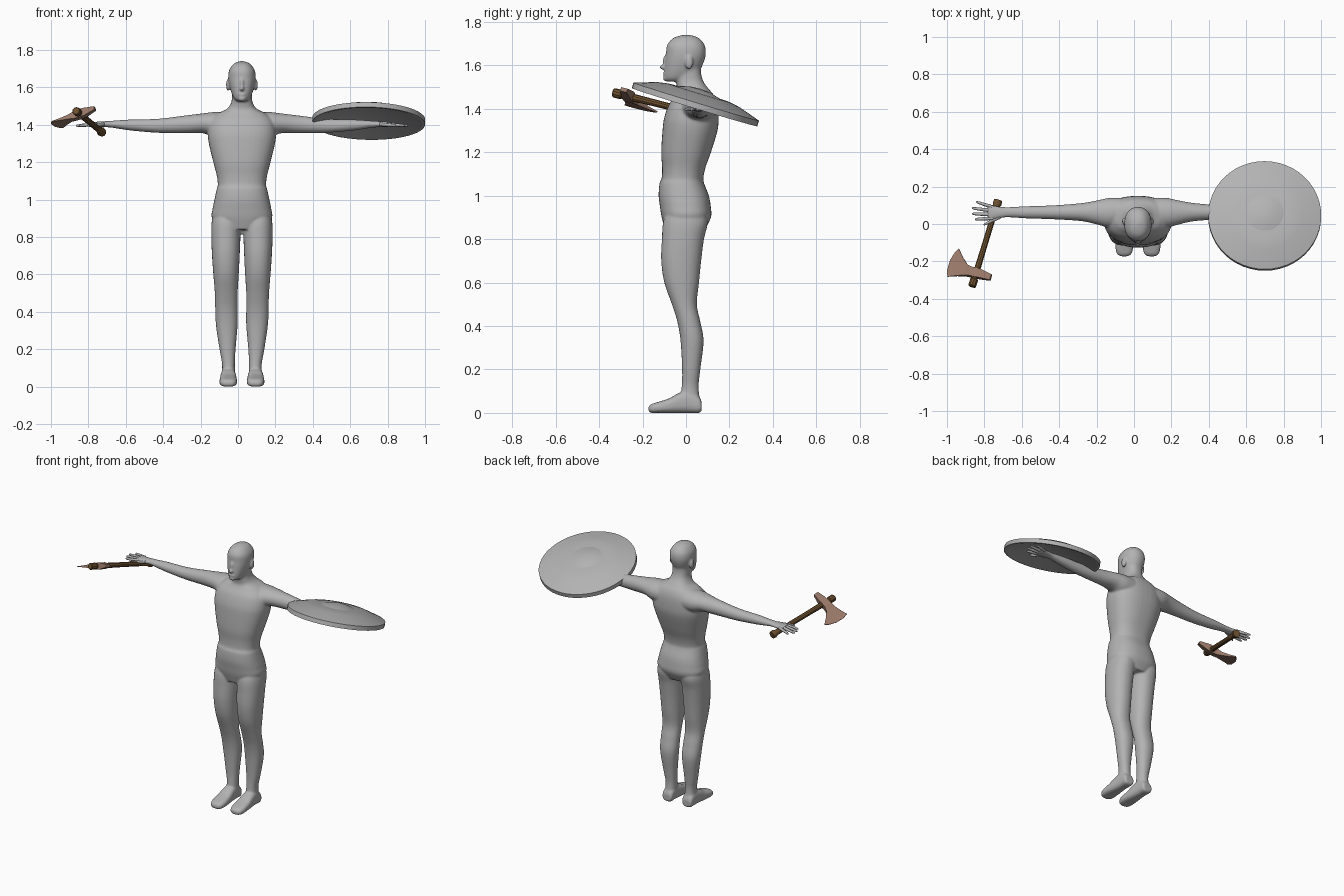
import bpy, bmesh, math
from mathutils import Matrix, Vector

if "Cube" in bpy.data.objects:
    bpy.data.objects.remove(bpy.data.objects["Cube"])

CX = 0.021  # body centre line


def material(name, rgb):
    m = bpy.data.materials.new(name)
    m.diffuse_color = (*rgb, 1)
    m.use_nodes = True
    m.node_tree.nodes["Principled BSDF"].inputs["Base Color"].default_value = m.diffuse_color
    return m


GREY = material("grey", (0.45, 0.45, 0.45))
WOOD = material("brown wood", (0.16, 0.085, 0.03))
METAL = material("dull copper", (0.32, 0.19, 0.14))


def section(n, p=2.0):
    """Unit superellipse outline."""
    f = lambda v: math.copysign(abs(v) ** (2 / p), v)
    return [(f(math.cos(2 * math.pi * i / n)), f(math.sin(2 * math.pi * i / n))) for i in range(n)]


SQUARE = [(-1, -1), (1, -1), (1, 1), (-1, 1)]
PLACE = {'z': lambda t, a, b: (a, b, t), 'x': lambda t, a, b: (t, a, b), 'y': lambda t, a, b: (a, t, b)}


def refine(rings, steps=5):
    """Catmull-Rom interpolation between the rings."""
    out = []
    for i in range(len(rings) - 1):
        p0, p1, p2, p3 = rings[max(i - 1, 0)], rings[i], rings[i + 1], rings[min(i + 2, len(rings) - 1)]
        for k in range(steps):
            t = k / steps
            out.append([0.5 * (2 * b + (c - a) * t + (2 * a - 5 * b + 4 * c - d) * t * t
                               + (3 * b - a - 3 * c + d) * t ** 3) for a, b, c, d in zip(p0, p1, p2, p3)])
    return out + [list(rings[-1])]


def loft(bm, rings, axis, outline, matrix=Matrix()):
    """Rings are (position along axis, a_low, a_high, b_low, b_high)."""
    loops = []
    for t, a0, a1, b0, b1 in rings:
        loops.append([bm.verts.new(matrix @ Vector(PLACE[axis](
            t, (a0 + a1) / 2 + x * (a1 - a0) / 2, (b0 + b1) / 2 + y * (b1 - b0) / 2))) for x, y in outline])
    n = len(outline)
    for l, m in zip(loops, loops[1:]):
        for i in range(n):
            bm.faces.new((l[i], l[(i + 1) % n], m[(i + 1) % n], m[i]))
    bm.faces.new(loops[0])
    bm.faces.new(loops[-1])


def ball(bm, centre, radii):
    bmesh.ops.create_uvsphere(bm, u_segments=20, v_segments=12, radius=1,
                              matrix=Matrix.Translation(centre) @ Matrix.Diagonal((*radii, 1)))


def finish(bm, name, mat, angle=None):
    bmesh.ops.recalc_face_normals(bm, faces=bm.faces)
    mesh = bpy.data.meshes.new(name)
    bm.to_mesh(mesh)
    bm.free()
    mesh.materials.append(mat)
    if angle is not None:
        mesh.polygons.foreach_set("use_smooth", [True] * len(mesh.polygons))
        mesh.set_sharp_from_angle(angle=math.radians(angle))
    ob = bpy.data.objects.new(name, mesh)
    bpy.context.collection.objects.link(ob)
    return ob


def mirror(s):
    return Matrix.Translation((CX, 0, 0)) @ Matrix.Diagonal((s, 1, 1, 1))


# Body: overlapping lofts fused by a remesh
bm = bmesh.new()
torso = [(.84, .11, -.095, .085), (.90, .16, -.112, .115), (.95, .157, -.12, .114), (1.0, .147, -.126, .105),
         (1.055, .135, -.122, .084), (1.08, .129, -.112, .08), (1.13, .135, -.11, .09), (1.2, .153, -.114, .115),
         (1.3, .177, -.108, .145), (1.36, .182, -.1, .15), (1.42, .17, -.078, .145), (1.46, .13, -.05, .13),
         (1.485, .08, -.04, .11), (1.52, .057, -.045, .083), (1.56, .053, -.05, .07), (1.61, .053, -.05, .07)]
head = [(1.525, .025, -.088, .0), (1.54, .042, -.1, .03), (1.57, .056, -.1, .06), (1.61, .067, -.097, .08),
        (1.65, .073, -.092, .091), (1.69, .069, -.088, .087), (1.72, .05, -.066, .066), (1.733, .032, -.04, .043),
        (1.74, .01, -.012, .014)]
for shape, p in ((torso, 2.4), (head, 2.2)):
    loft(bm, refine([(z, -w, w, f, b) for z, w, f, b in shape]), 'z', section(40, p), mirror(1))

# Face details
ball(bm, (CX, -.1, 1.592), (.013, .022, .012))
ball(bm, (CX, -.094, 1.618), (.009, .014, .03))
ball(bm, (CX, -.096, 1.562), (.022, .01, .009))
ball(bm, (CX, -.092, 1.54), (.022, .014, .014))

leg = [(.05, .072, .036, -.03, .066), (.12, .072, .034, -.02, .058), (.2, .077, .043, -.018, .066),
       (.33, .081, .058, -.025, .081), (.42, .083, .06, -.04, .066), (.5, .084, .061, -.065, .05),
       (.6, .085, .068, -.1, .06), (.7, .086, .074, -.114, .07), (.8, .086, .078, -.111, .083),
       (.88, .084, .078, -.105, .1), (.95, .08, .065, -.08, .08)]
foot = [(.072, .03, .01, .05), (.06, .036, 0, .075), (.02, .038, 0, .1), (-.03, .042, 0, .092),
        (-.08, .046, 0, .066), (-.13, .047, 0, .05), (-.16, .038, 0, .04), (-.173, .02, .008, .028)]
arm = [(.08, 0, .14, 1.33, 1.468), (.15, -.02, .14, 1.335, 1.468), (.21, -.005, .128, 1.355, 1.461),
       (.3, .015, .112, 1.355, 1.45), (.45, .025, .1, 1.357, 1.432), (.6, .03, .095, 1.37, 1.428),
       (.7, .036, .09, 1.385, 1.421), (.75, .027, .095, 1.387, 1.418), (.79, .02, .102, 1.39, 1.415),
       (.805, .03, .095, 1.394, 1.41)]
for s in (-1, 1):
    loft(bm, refine([(z, c - w, c + w, f, b) for z, c, w, f, b in leg]), 'z', section(28, 2.2), mirror(s))
    loft(bm, refine([(y, .073 - w, .073 + w, l, h) for y, w, l, h in foot]), 'y', section(28, 2.8), mirror(s))
    loft(bm, refine(arm), 'x', section(28), mirror(s))
    ball(bm, (CX + s * .074, .014, 1.613), (.011, .019, .032))
body = finish(bm, "body", GREY, 180)
rm = body.modifiers.new("fuse", 'REMESH')
rm.mode, rm.voxel_size, rm.use_smooth_shade = 'VOXEL', .006, True
sm = body.modifiers.new("soften", 'SMOOTH')
sm.factor, sm.iterations = .5, 5

# Fingers and thumb: base d, base y, tip d, tip y
fingers = [(.775, .09, .865, .118), (.78, .071, .888, .085), (.78, .05, .888, .055),
           (.775, .031, .872, .025), (.735, .038, .825, -.004)]
for s, side in ((-1, "right"), (1, "left")):
    bm = bmesh.new()
    for d0, y0, d1, y1 in fingers:
        rings = []
        for k, r in ((0, .01), (.5, .009), (.85, .0075), (.97, .005), (1, .002)):
            y, z = y0 + (y1 - y0) * k, 1.403 - .008 * k
            rings.append((d0 + (d1 - d0) * k, y - r, y + r, z - r, z + r))
        loft(bm, rings, 'x', section(12), mirror(s))
    finish(bm, side + "_fingers", GREY, 80)

# Shield: lathed dish tilted over the left forearm
profile = [(0, .062), (.05, .058), (.09, .047), (.1, .044), (.15, .042), (.2, .033), (.302, 0),
           (.302, -.027), (.288, -.027), (.2, -.002), (.1, .016), (0, .024)]
bm = bmesh.new()
verts = [bm.verts.new((r, 0, h)) for r, h in profile]
edges = [bm.edges.new(e) for e in zip(verts, verts[1:])]
bmesh.ops.spin(bm, geom=verts + edges, cent=(0, 0, 0), axis=(0, 0, 1), angle=2 * math.pi, steps=48)
bmesh.ops.remove_doubles(bm, verts=bm.verts, dist=.0005)
shield = finish(bm, "shield", GREY, 12)
shield.location = (.699, .047, 1.433)
shield.rotation_euler = (math.radians(-16.9), math.radians(1), 0)

# Axe frame: local x towards the blade, local z towards the head end
h = Vector((-.283, -.931, .233)).normalized()
u = Vector((-.887, .296, -.361))
u = (u - h * u.dot(h)).normalized()
w = h.cross(u)
frame = Matrix((u, w, h)).transposed().to_4x4()
frame.translation = (-.845, -.265, 1.457)

# Axe handle
bm = bmesh.new()
handle = [(.075, .018), (.07, .022), (.035, .022), (.03, .018), (-.15, .016), (-.3, .016), (-.385, .018),
          (-.4, .025), (-.42, .023)]
loft(bm, [(t, -r, r, -r, r) for t, r in handle], 'z', section(10), frame)
finish(bm, "axe_handle", WOOD, 35)

# Axe head: position towards the edge, thickness, low and high side
bm = bmesh.new()
blade = [(-.088, .009, -.012, .02), (-.025, .021, -.026, .022), (.03, .019, -.028, .022), (.06, .012, -.038, .025),
         (.1, .007, -.075, .034), (.133, .003, -.115, .044), (.15, .002, -.088, .05), (.163, .001, -.045, .015)]
loft(bm, [(t, -k, k, lo, hi) for t, k, lo, hi in blade], 'x', SQUARE, frame)
finish(bm, "axe_head", METAL)
